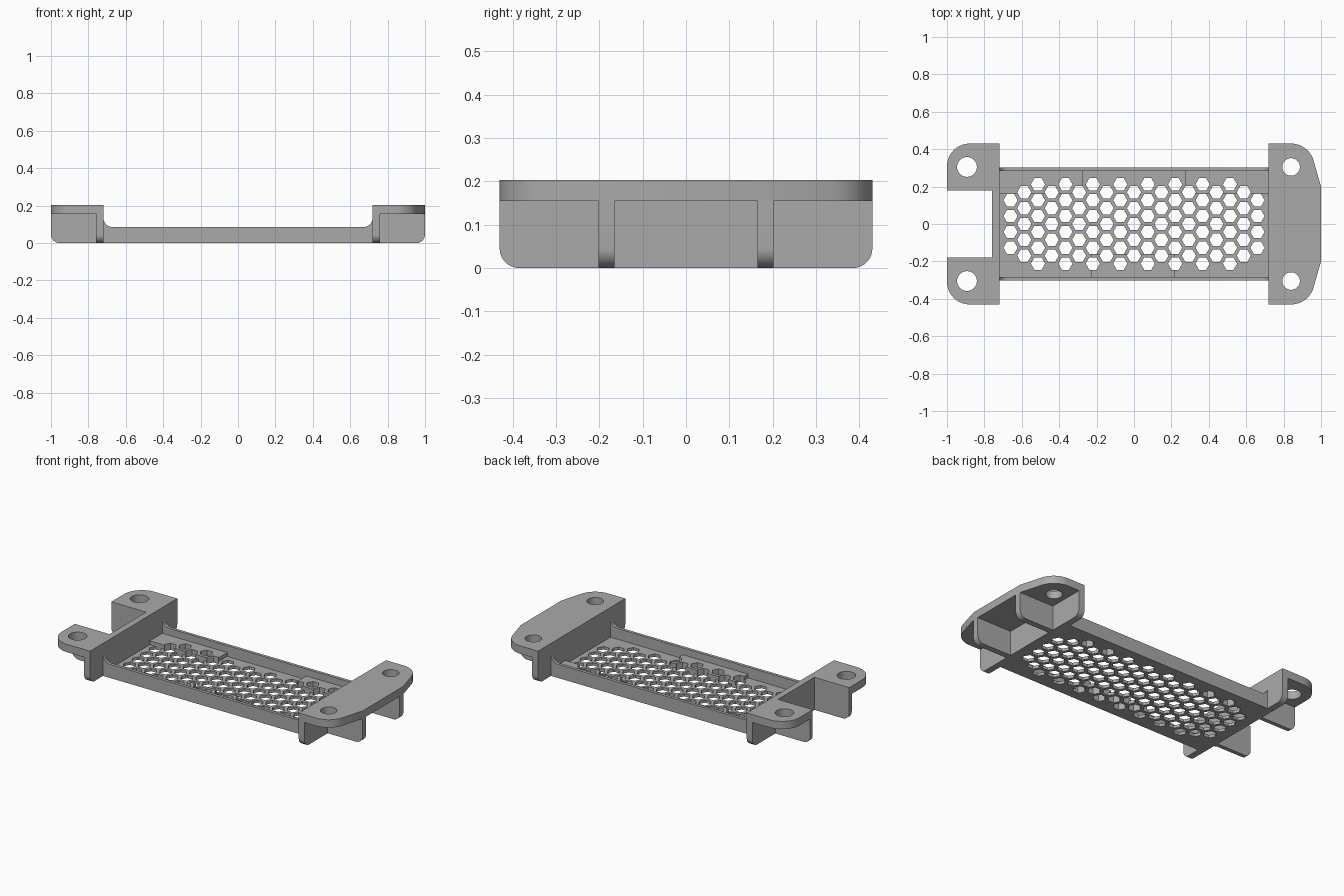
import bpy, bmesh, math

if "Cube" in bpy.data.objects:
    bpy.data.objects.remove(bpy.data.objects["Cube"])

grey = bpy.data.materials.new("plain grey")
grey.diffuse_color = (0.4, 0.4, 0.4, 1)
grey.use_nodes = True
grey.node_tree.nodes["Principled BSDF"].inputs["Base Color"].default_value = grey.diffuse_color

FLOOR, PAD, RIM = 0.018, 0.042, 0.085     # tray heights
UNDER, TOP = 0.154, 0.203                 # mounting plate heights
END, WALL = 0.72, 0.76                    # end wall faces
AXES = {'x': lambda u, v, w: (w, u, v),
        'y': lambda u, v, w: (u, w, v),
        'z': lambda u, v, w: (u, v, w)}


def arc(cx, cy, r, a0, a1, n=10):
    return [(cx + r * math.cos(math.radians(a0 + (a1 - a0) * i / n)),
             cy + r * math.sin(math.radians(a0 + (a1 - a0) * i / n)))
            for i in range(n + 1)]


def prisms(name, outlines, axis, lo, hi):
    """Extrude one or more 2D outlines along an axis into one object."""
    bm = bmesh.new()
    for pts in outlines:
        a = [bm.verts.new(AXES[axis](u, v, lo)) for u, v in pts]
        b = [bm.verts.new(AXES[axis](u, v, hi)) for u, v in pts]
        bm.faces.new(a)
        bm.faces.new(b)
        for i in range(len(pts)):
            j = (i + 1) % len(pts)
            bm.faces.new((a[i], a[j], b[j], b[i]))
    bmesh.ops.recalc_face_normals(bm, faces=bm.faces)
    me = bpy.data.meshes.new(name)
    bm.to_mesh(me)
    bm.free()
    me.materials.append(grey)
    ob = bpy.data.objects.new(name, me)
    bpy.context.collection.objects.link(ob)
    return ob


def rect(x0, x1, y0, y1):
    return [(x0, y0), (x1, y0), (x1, y1), (x0, y1)]


def cut(ob, cutter):
    mod = ob.modifiers.new("cut", 'BOOLEAN')
    mod.operation = 'DIFFERENCE'
    mod.solver = 'EXACT'
    mod.object = cutter
    bpy.context.view_layer.objects.active = ob
    bpy.ops.object.modifier_apply(modifier=mod.name)


# honeycomb cutter: staggered columns of hexagons
hexes = []
pitch = 0.0847
for c in range(-9, 10):
    rows = 5 if c % 2 == 0 else (4 if abs(c) == 9 else 6)
    for r in range(rows):
        hexes.append(arc(c * pitch * 0.866, (r - (rows - 1) / 2) * pitch,
                         0.038, 0, 300, 5))
honeycomb = prisms("honeycomb_cutter", hexes, 'z', -0.1, 0.1)
honeycomb.hide_render = True

# tray floor and raised pads
floor = prisms("tray_floor", [rect(-END, END, -0.283, 0.283)], 'z', 0, FLOOR)
pads = prisms("raised_pads", [rect(-END, -0.272, 0.16, 0.283),
                              rect(0.272, END, 0.16, 0.283),
                              rect(-0.23, 0.22, -0.283, -0.16)], 'z', FLOOR, PAD)
for part in (floor, pads):
    cut(part, honeycomb)
bpy.data.objects.remove(honeycomb)

# side walls with fillets rising to the end walls
f = 0.05
side = ([(-END, 0), (END, 0)] + arc(END - f, RIM + f, f, 0, -90)
        + arc(-END + f, RIM + f, f, -90, -180))
prisms("side_wall_front", [side], 'y', -0.302, -0.283)
prisms("side_wall_back", [side], 'y', 0.283, 0.302)

# end walls with rounded lower corners
c = 0.045
end = ([(0.43, TOP), (-0.43, TOP)] + arc(-0.43 + c, c, c, 180, 270)
       + arc(0.43 - c, c, c, 270, 360))
prisms("end_wall_left", [end], 'x', -WALL, -END)
prisms("end_wall_right", [end], 'x', END, WALL)

# ribs under the plates, lower outer corner rounded
rib = [(WALL, UNDER), (WALL, 0)] + arc(1 - c, c, c, -90, 0) + [(1, UNDER)]
rib_left = [(-x, z) for x, z in rib]
for s, side_name in ((-1, "front"), (1, "back")):
    prisms("rib_right_" + side_name, [rib], 'y', s * 0.165, s * 0.202)
    prisms("rib_left_" + side_name, [rib_left], 'y', s * 0.18, s * 0.205)

# right mounting plate with tapered sides
half = [(1, 0.2)] + arc(0.84, 0.305, 0.125, 18, 90, 14) + [(WALL, 0.43)]
plate = half + [(x, -y) for x, y in reversed(half)]
right = prisms("mounting_plate_right", [plate], 'z', UNDER, TOP)

# left mounting ears
ear = [(-WALL, 0.18), (-WALL, 0.43)] + arc(-0.878, 0.308, 0.122, 90, 180, 14) + [(-1, 0.18)]
left = prisms("mounting_ears_left", [ear, [(x, -y) for x, y in ear]], 'z', UNDER, TOP)

# screw holes
for ob, x, r in ((right, 0.84, 0.047), (left, -0.893, 0.053)):
    drill = prisms("drill", [arc(x, s * 0.305, r, 0, 348.75, 31) for s in (-1, 1)], 'z', 0.1, 0.3)
    cut(ob, drill)
    bpy.data.objects.remove(drill)

# smooth the rounded corners, keep edges sharp
bpy.ops.object.select_all(action='SELECT')
bpy.context.view_layer.objects.active = floor
bpy.ops.object.shade_smooth_by_angle(angle=math.radians(30))
